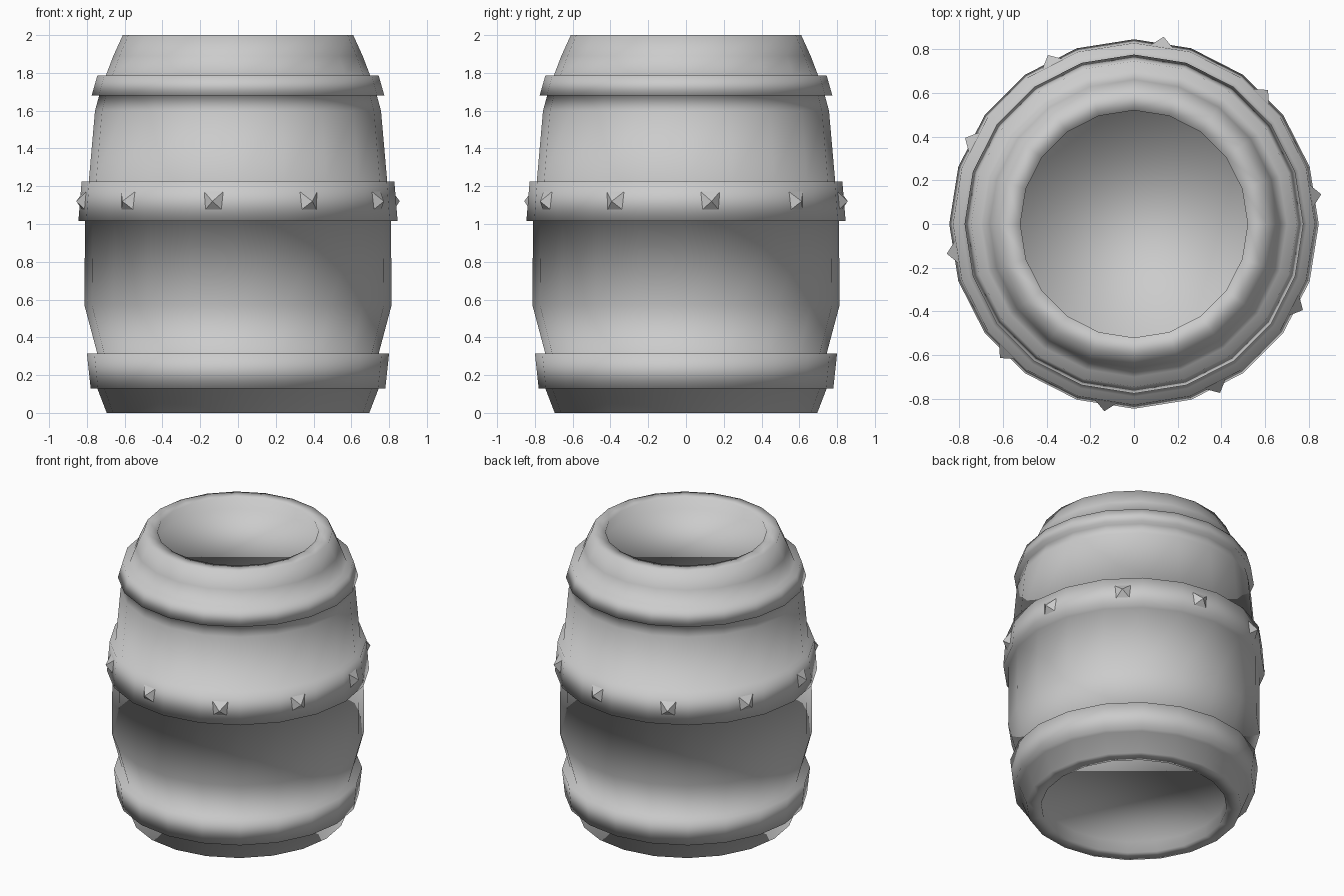
import bpy, bmesh, math
from mathutils import Matrix, Vector

if "Cube" in bpy.data.objects:
    bpy.data.objects.remove(bpy.data.objects["Cube"])

SIDES = 20


def finish(bm, name, smooth):
    bmesh.ops.recalc_face_normals(bm, faces=bm.faces[:])
    mesh = bpy.data.meshes.new(name)
    bm.to_mesh(mesh)
    bm.free()
    for p in mesh.polygons:
        p.use_smooth = smooth
    obj = bpy.data.objects.new(name, mesh)
    bpy.context.collection.objects.link(obj)
    return obj


# Barrel body: closed lathe profile (radius, height) with three raised hoops
profile = [
    (0.60, 0.08), (0.60, 0.00), (0.695, 0.00), (0.745, 0.13),       # recessed base
    (0.78, 0.13), (0.80, 0.315), (0.745, 0.315),                    # lower hoop
    (0.813, 0.57), (0.81, 1.015),                                   # belly
    (0.845, 1.015), (0.828, 1.225), (0.79, 1.225),                  # middle hoop
    (0.757, 1.60), (0.735, 1.68),                                   # shoulder
    (0.775, 1.68), (0.745, 1.785), (0.70, 1.785),                   # upper hoop
    (0.66, 1.89), (0.61, 2.00), (0.52, 2.00), (0.52, 1.92),         # rim and recess
]
bm = bmesh.new()
rings = []
for r, z in profile:
    rings.append([bm.verts.new((r * math.cos(a), r * math.sin(a), z))
                  for a in (2 * math.pi * i / SIDES for i in range(SIDES))])
for low, high in zip(rings, rings[1:]):
    for i in range(SIDES):
        j = (i + 1) % SIDES
        bm.faces.new((low[i], low[j], high[j], high[i]))
bm.faces.new(rings[0][::-1])     # base cap
bm.faces.new(rings[-1])          # lid cap
finish(bm, "barrel_body", True)

# Pyramid studs around the middle hoop
bm = bmesh.new()
for k in range(10):
    angle = math.radians(-99 + 36 * k)
    matrix = (Matrix.Rotation(angle, 4, 'Z')
              @ Matrix.Translation((0.842, 0, 1.12))
              @ Matrix.Rotation(math.pi / 2, 4, 'Y')
              @ Matrix.Rotation(math.pi / 4, 4, 'Z'))
    bmesh.ops.create_cone(bm, cap_ends=True, segments=4, radius1=0.08,
                          radius2=0, depth=0.05, matrix=matrix)
bmesh.ops.remove_doubles(bm, verts=bm.verts[:], dist=0.0005)
finish(bm, "hoop_studs", False)
